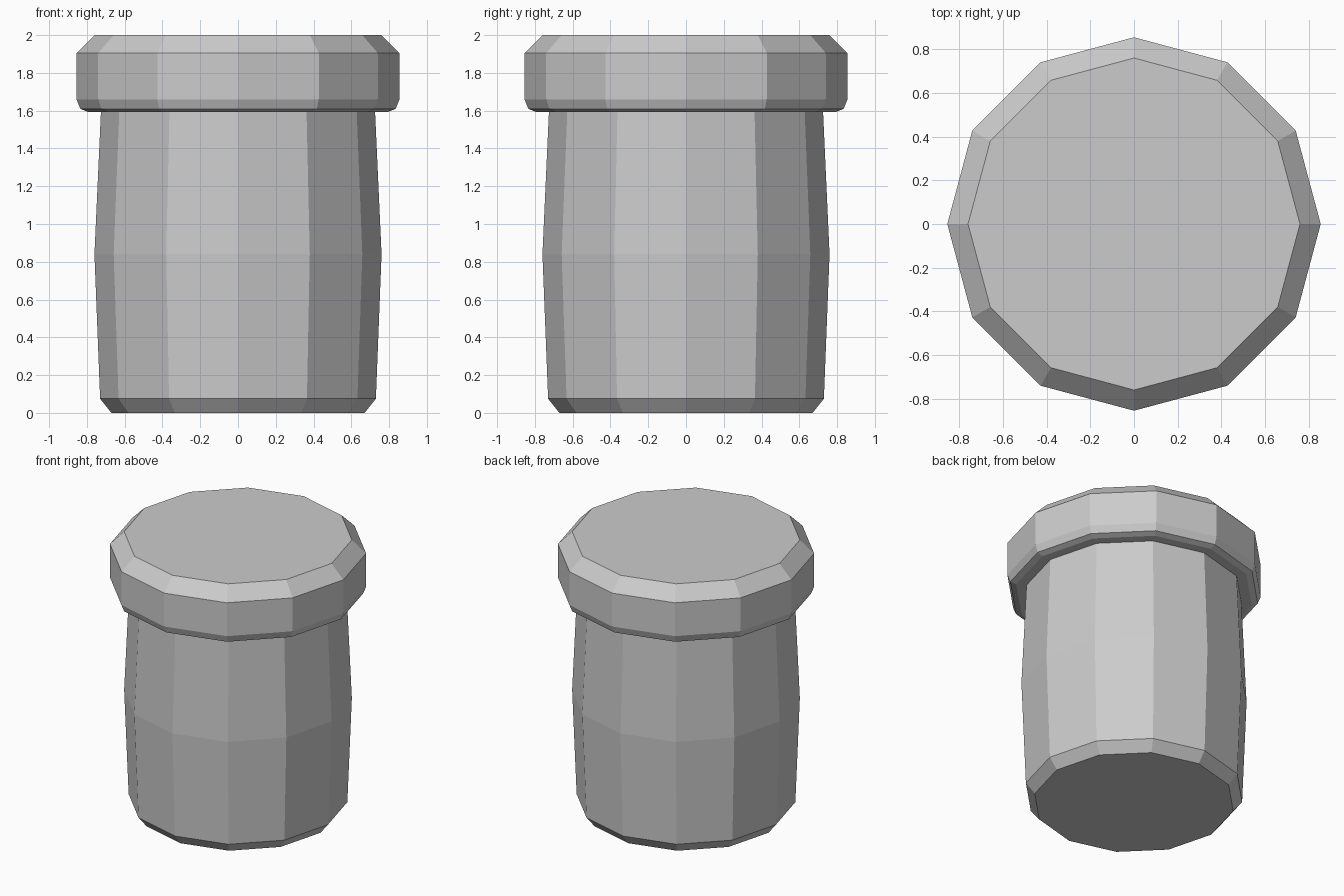
import bpy
from math import cos, sin, tau

SIDES = 12

old = bpy.data.objects.get("Cube")
if old:
    bpy.data.objects.remove(old, do_unlink=True)

# Single plain grey for the whole jar
grey = bpy.data.materials.new("plain_grey")
grey.use_nodes = True
colour = (0.6, 0.6, 0.6, 1)
grey.diffuse_color = colour
grey.node_tree.nodes["Principled BSDF"].inputs["Base Color"].default_value = colour


def turned(name, profile):
    """Flat-shaded solid turned from (radius, height) points, bottom to top."""
    verts = [(r * cos(tau * i / SIDES), r * sin(tau * i / SIDES), z)
             for r, z in profile for i in range(SIDES)]
    faces = [tuple(reversed(range(SIDES)))]
    for k in range(len(profile) - 1):
        a, b = k * SIDES, (k + 1) * SIDES
        for i in range(SIDES):
            j = (i + 1) % SIDES
            faces.append((a + i, a + j, b + j, b + i))
    faces.append(tuple(range(len(verts) - SIDES, len(verts))))
    mesh = bpy.data.meshes.new(name)
    mesh.from_pydata(verts, [], faces)
    mesh.materials.append(grey)
    obj = bpy.data.objects.new(name, mesh)
    bpy.context.collection.objects.link(obj)
    return obj


# Slightly bulging body with a chamfered foot
turned("jar_body", [(0.67, 0), (0.73, 0.075), (0.76, 0.84), (0.725, 1.61)])

# Overhanging lid with a rounded lower lip and a wide top chamfer
turned("jar_lid", [(0.795, 1.594), (0.835, 1.61), (0.855, 1.66),
                   (0.855, 1.905), (0.76, 2.0)])
